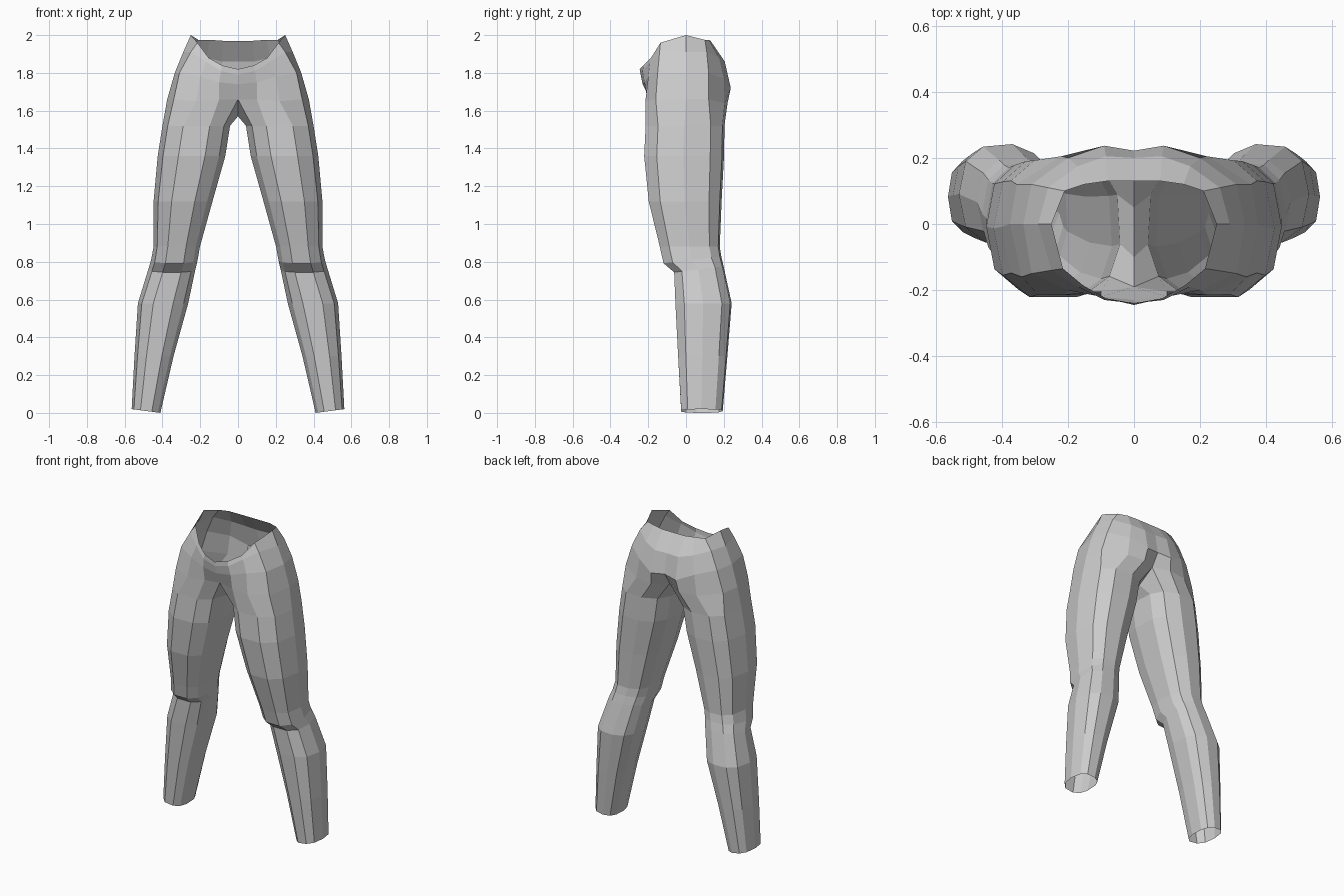
import bpy
import bmesh
from math import sin, cos, radians, copysign

default_cube = bpy.data.objects.get("Cube")
if default_cube:
    bpy.data.objects.remove(default_cube, do_unlink=True)


def make_material(name, colour):
    material = bpy.data.materials.new(name)
    material.use_nodes = True
    material.diffuse_color = colour
    material.node_tree.nodes["Principled BSDF"].inputs["Base Color"].default_value = colour
    return material


grey_cloth = make_material("grey cloth", (0.6, 0.6, 0.6, 1))

# Hip columns, from leg opening up to the waistband
hip_columns = {
    "front_centre": [(0, -.19, 1.66), (0, -.23, 1.74), (0, -.24, 1.79), (0, -.245, 1.82)],
    "front_inner": [(.1, -.205, 1.66), (.1, -.22, 1.75), (.09, -.23, 1.81), (.085, -.225, 1.84)],
    "front_outer": [(.22, -.215, 1.65), (.2, -.2, 1.78), (.17, -.19, 1.86), (.155, -.185, 1.88)],
    "side_front": [(.34, -.16, 1.66), (.31, -.15, 1.8), (.25, -.14, 1.91), (.215, -.135, 1.96)],
    "side": [(.375, 0, 1.66), (.335, 0, 1.8), (.29, 0, 1.91), (.25, 0, 2)],
    "side_back": [(.355, .12, 1.66), (.31, .12, 1.8), (.26, .11, 1.91), (.21, .1, 1.975)],
    "back_outer": [(.22, .205, 1.64), (.2, .2, 1.77), (.17, .175, 1.88), (.15, .12, 1.975)],
    "back_inner": [(.1, .22, 1.64), (.09, .237, 1.72), (.085, .205, 1.86), (.08, .13, 1.97)],
    "back_centre": [(0, .17, 1.65), (0, .222, 1.73), (0, .2, 1.86), (0, .13, 1.97)],
}
crotch = [(0, .05, 1.58), (0, -.1, 1.57)]

# Leg rings: height, inner x, outer x, front y, back y
leg_rings = [
    (1.52, .04, .4, -.222, .205),
    (1.36, .065, .425, -.23, .203),
    (1.12, .133, .447, -.205, .19),
    (.88, .2, .447, -.145, .18),
    (.81, .213, .46, -.125, .188),
    (.76, .225, .475, -.068, .2),
    (.58, .262, .53, -.062, .243),
    (.3, .34, .548, -.047, .22),
    (.01, .41, .563, -.03, .195),
]
# Direction of each ring corner, matching the hip columns and then the crotch
corner_angles = [-140, -108, -72, -36, 0, 36, 68, 98, 130, 158, 190]


def squarish(value):
    return copysign(abs(value) ** .8, value)


def leg_ring(height, inner, outer, front, back):
    points = []
    for angle in map(radians, corner_angles):
        across = squarish(cos(angle))
        x = (inner + outer) / 2 + across * (outer - inner) / 2
        y = (front + back) / 2 + squarish(sin(angle)) * (back - front) / 2
        # The cuff and the knee tilt slightly
        tilt = .01 * across if height < .1 else 0
        if .7 < height < .85:
            tilt = .12 * (y - (front + back) / 2)
        points.append((x, y, height + tilt))
    return points


def bridge(bm, lower, upper, closed):
    count = len(lower)
    for i in range(count if closed else count - 1):
        j = (i + 1) % count
        bm.faces.new((lower[i], lower[j], upper[j], upper[i]))


# Left half of the trousers
bm = bmesh.new()
hip_rows = [[bm.verts.new(p) for p in row] for row in zip(*hip_columns.values())]
for lower, upper in zip(hip_rows, hip_rows[1:]):
    bridge(bm, lower, upper, closed=False)

upper = hip_rows[0] + [bm.verts.new(p) for p in crotch]
for ring in leg_rings:
    lower = [bm.verts.new(p) for p in leg_ring(*ring)]
    bridge(bm, lower, upper, closed=True)
    upper = lower

mesh = bpy.data.meshes.new("trousers")
bm.to_mesh(mesh)
bm.free()
mesh.materials.append(grey_cloth)
trousers = bpy.data.objects.new("trousers", mesh)
bpy.context.collection.objects.link(trousers)

# Right half
mirror = trousers.modifiers.new("right_half", 'MIRROR')
mirror.use_clip = True
mirror.merge_threshold = .001
